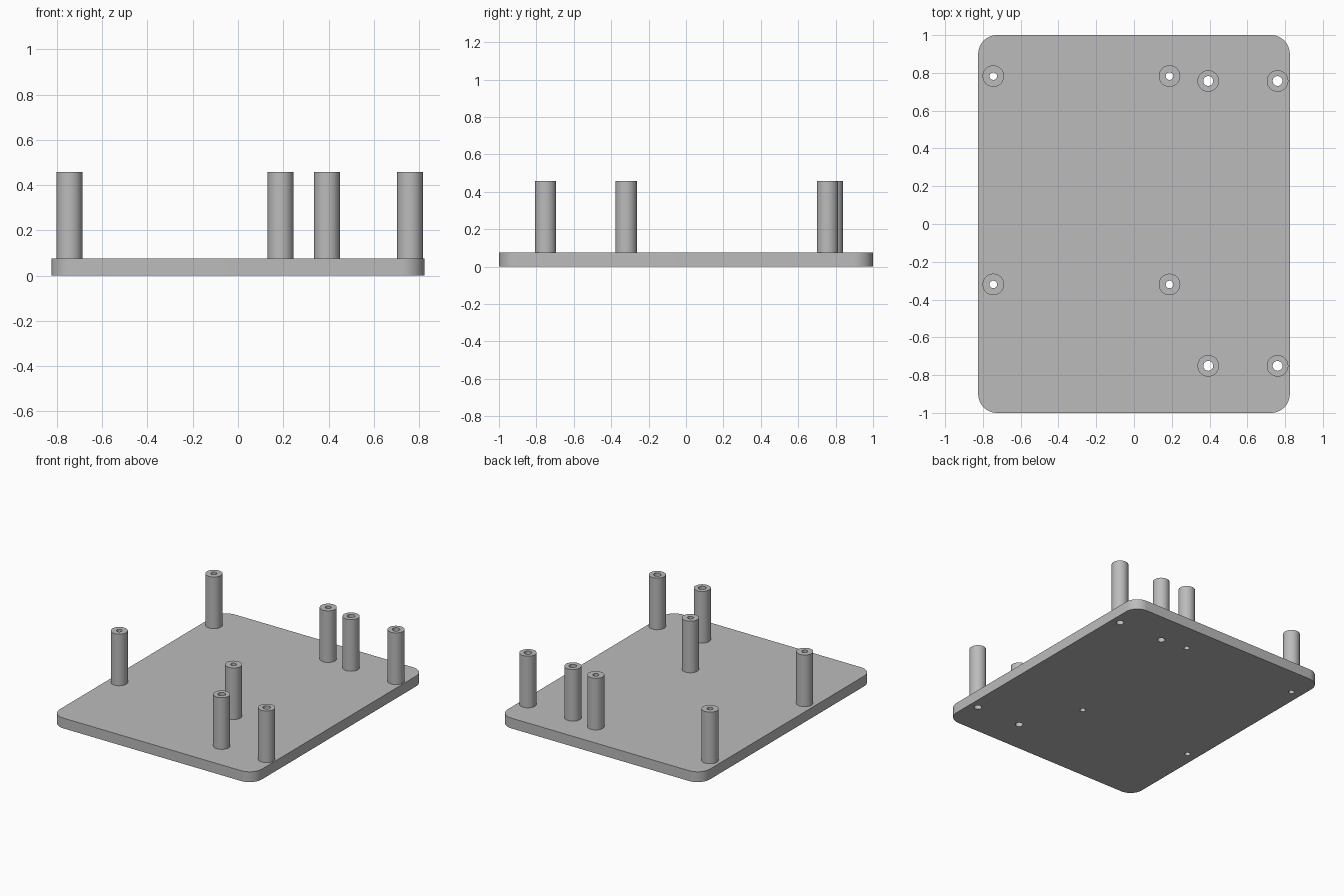
import bpy, bmesh, math

if "Cube" in bpy.data.objects:
    bpy.data.objects.remove(bpy.data.objects["Cube"])

PLATE_X, PLATE_Y, PLATE_Z = 0.825, 1.0, 0.076
CORNER_R, POST_R, TOP = 0.1, 0.057, 0.457

grey = bpy.data.materials.new("light_grey")
grey.diffuse_color = (0.5, 0.5, 0.5, 1)
grey.use_nodes = True
grey.node_tree.nodes["Principled BSDF"].inputs["Base Color"].default_value = grey.diffuse_color


def circle(cx, cy, r, n=48):
    return [(cx + r * math.cos(2 * math.pi * i / n),
             cy + r * math.sin(2 * math.pi * i / n)) for i in range(n)]


def rounded_rect(hx, hy, r, n=12):
    pts = []
    for k, (sx, sy) in enumerate([(1, 1), (-1, 1), (-1, -1), (1, -1)]):
        for i in range(n + 1):
            a = math.pi / 2 * (k + i / n)
            pts.append((sx * (hx - r) + r * math.cos(a),
                        sy * (hy - r) + r * math.sin(a)))
    return pts


def extruded(name, loops, z0, z1):
    """Solid from an outer outline and hole outlines."""
    cu = bpy.data.curves.new(name, 'CURVE')
    cu.dimensions, cu.fill_mode = '2D', 'BOTH'
    cu.extrude = (z1 - z0) / 2
    for pts in loops:
        sp = cu.splines.new('POLY')
        sp.points.add(len(pts) - 1)
        for p, (x, y) in zip(sp.points, pts):
            p.co = (x, y, 0, 1)
        sp.use_cyclic_u = True
    ob = bpy.data.objects.new(name, cu)
    bpy.context.collection.objects.link(ob)
    ob.location.z = (z0 + z1) / 2
    bpy.ops.object.select_all(action='DESELECT')
    ob.select_set(True)
    bpy.context.view_layer.objects.active = ob
    bpy.ops.object.convert(target='MESH')
    ob = bpy.context.object
    bm = bmesh.new()
    bm.from_mesh(ob.data)
    bmesh.ops.remove_doubles(bm, verts=bm.verts, dist=1e-5)
    bmesh.ops.recalc_face_normals(bm, faces=bm.faces)
    bm.to_mesh(ob.data)
    bm.free()
    ob.data.materials.clear()
    ob.data.materials.append(grey)
    bpy.ops.object.shade_smooth_by_angle(angle=math.radians(30))
    return ob


# Two groups of four standoffs: (x, y, bore radius)
posts = [(x, y, 0.020) for x in (-0.745, 0.188) for y in (0.783, -0.32)]
posts += [(x, y, 0.026) for x in (0.393, 0.76) for y in (0.757, -0.751)]

# Base plate with through holes
extruded("base_plate",
         [rounded_rect(PLATE_X, PLATE_Y, CORNER_R)] + [circle(*p) for p in posts],
         0, PLATE_Z)

# Hollow standoff posts
for i, (x, y, r) in enumerate(posts, 1):
    extruded(f"standoff_post_{i}", [circle(x, y, POST_R), circle(x, y, r)], PLATE_Z, TOP)
